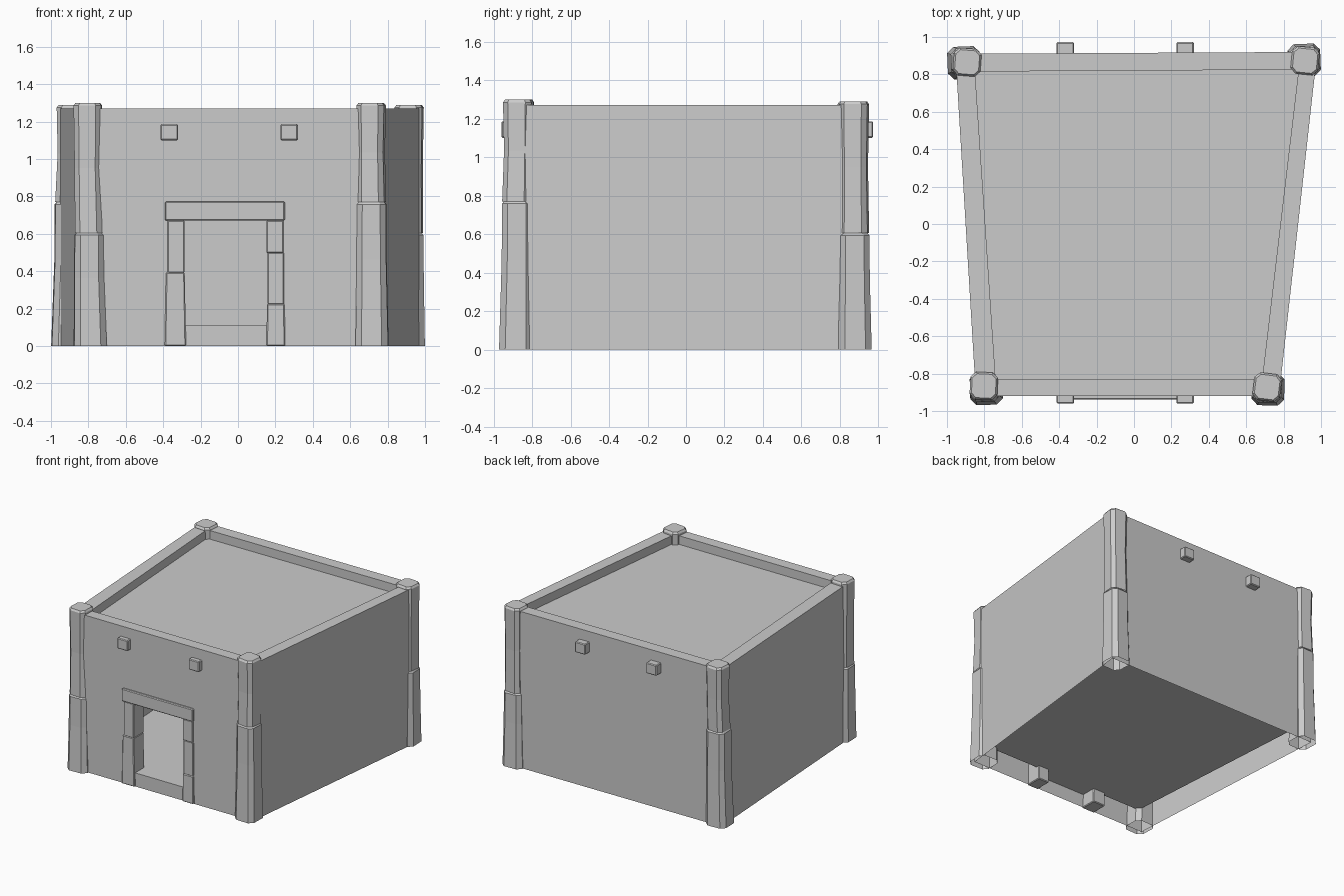
import bpy, bmesh, math

if "Cube" in bpy.data.objects:
    bpy.data.objects.remove(bpy.data.objects["Cube"])

def make(name, bm, merge=True):
    if merge:
        bmesh.ops.remove_doubles(bm, verts=bm.verts, dist=1e-4)
    bmesh.ops.recalc_face_normals(bm, faces=bm.faces)
    me = bpy.data.meshes.new(name)
    bm.to_mesh(me)
    bm.free()
    ob = bpy.data.objects.new(name, me)
    bpy.context.collection.objects.link(ob)
    return ob

def quad(bm, *pts):
    bm.faces.new([bm.verts.new(p) for p in pts])

# Plan corners: front left, front right, back right, back left
OUT = [(-0.845, -0.92), (0.775, -0.92), (0.98, 0.92), (-0.955, 0.91)]
INN = [(-0.74, -0.83), (0.685, -0.83), (0.88, 0.825), (-0.85, 0.815)]
TOP, ROOF, FLOOR = 1.27, 1.20, 0.11
DL, DR, DT = -0.31, 0.18, 0.70   # door opening

# Walls: outer and inner skins, open underneath, with the doorway in front
bm = bmesh.new()
for ring, z0 in ((OUT, 0.0), (INN, FLOOR)):
    for i in range(1, 4):
        a, b = ring[i], ring[(i + 1) % 4]
        quad(bm, (*a, z0), (*b, z0), (*b, TOP), (*a, TOP))
    y = ring[0][1]
    xs = [ring[0][0], DL, DR, ring[1][0]]
    zs = [z0, FLOOR, DT, TOP]
    for i in range(3):
        for j in range(3):
            if (i, j) == (1, 1) or zs[j + 1] - zs[j] < 1e-4:
                continue
            quad(bm, (xs[i], y, zs[j]), (xs[i + 1], y, zs[j]),
                 (xs[i + 1], y, zs[j + 1]), (xs[i], y, zs[j + 1]))
for i in range(4):
    j = (i + 1) % 4
    quad(bm, (*OUT[i], TOP), (*OUT[j], TOP), (*INN[j], TOP), (*INN[i], TOP))
door = [(DL, FLOOR), (DR, FLOOR), (DR, DT), (DL, DT)]
for i in range(4):
    (x0, z0), (x1, z1) = door[i], door[(i + 1) % 4]
    quad(bm, (x0, -0.92, z0), (x1, -0.92, z1), (x1, -0.83, z1), (x0, -0.83, z0))
make("walls", bm)

# Floor and sunken roof deck
for name, z in (("floor", FLOOR), ("roof", ROOF)):
    bm = bmesh.new()
    quad(bm, *[(x, y, z) for x, y in INN])
    make(name, bm)

def loft(bm, rings, cap_bottom):
    loops = [[bm.verts.new(p) for p in r] for r in rings]
    n = len(loops[0])
    for a, b in zip(loops, loops[1:]):
        for i in range(n):
            bm.faces.new((a[i], a[(i + 1) % n], b[(i + 1) % n], b[i]))
    bm.faces.new(loops[-1])
    if cap_bottom:
        bm.faces.new(loops[0][::-1])

def octagon(cx, cy, z, h, rot):
    # square with clipped corners
    k = 0.62
    base = [(1, -k), (1, k), (k, 1), (-k, 1), (-1, k), (-1, -k), (-k, -1), (k, -1)]
    c, s = math.cos(rot), math.sin(rot)
    return [(cx + h * (c * x - s * y), cy + h * (s * x + c * y), z) for x, y in base]

# Corner pillars: flared lower stone plus slimmer upper stone
# (name, base centre, top centre, split height, top height, lower/upper rotation)
PILLARS = [
    ("front_left", (-0.79, -0.88), (-0.803, -0.866), 0.605, 1.30, 0.03, -0.05),
    ("front_right", (0.717, -0.883), (0.712, -0.872), 0.77, 1.30, -0.03, -0.12),
    ("back_right", (0.91, 0.876), (0.915, 0.873), 0.605, 1.29, 0.04, -0.10),
    ("back_left", (-0.91, 0.862), (-0.892, 0.865), 0.77, 1.29, 0.04, -0.08),
]
for name, b, t, split, top, r0, r1 in PILLARS:
    m = [(b[i] + t[i]) / 2 for i in (0, 1)]
    bm = bmesh.new()
    loft(bm, [octagon(*b, 0, 0.087, r0), octagon(*m, split * 0.6, 0.079, r0),
              octagon(*m, split - 0.012, 0.077, r0), octagon(*m, split, 0.068, r0)], False)
    mid = (split + top) / 2
    loft(bm, [octagon(*m, split, 0.073, r1), octagon(*t, mid, 0.069, r1),
              octagon(*t, top - 0.015, 0.074, r1), octagon(*t, top, 0.064, r1)], False)
    make("pillar_" + name, bm, merge=False)

def block(name, x0, x1, y0, y1, z0, z1, taper=0.0, bevel=0.006):
    bm = bmesh.new()
    rings = []
    for z, d in ((z0, 0), (z1, taper)):
        rings.append([(x0 + d, y0, z), (x1 - d, y0, z), (x1 - d, y1, z), (x0 + d, y1, z)])
    loft(bm, rings, True)
    bmesh.ops.bevel(bm, geom=bm.edges[:], offset=bevel, segments=1, affect='EDGES')
    return make(name, bm)

# Door frame stones and lintel
block("jamb_left_lower", -0.392, -0.278, -0.934, -0.80, 0, 0.395, 0.007)
block("jamb_left_upper", -0.378, -0.286, -0.93, -0.80, 0.39, 0.672)
block("jamb_right_lower", 0.152, 0.252, -0.934, -0.80, 0, 0.226, 0.003)
block("jamb_right_middle", 0.158, 0.247, -0.93, -0.80, 0.222, 0.50)
block("jamb_right_upper", 0.152, 0.244, -0.932, -0.80, 0.496, 0.672)
block("lintel", -0.39, 0.25, -0.938, -0.80, 0.67, 0.773)

# Beam ends poking out front and back
for x in (-0.367, 0.273):
    side = "left" if x < 0 else "right"
    block("beam_front_" + side, x - 0.047, x + 0.047, -0.96, -0.88, 1.10, 1.186)
    block("beam_back_" + side, x - 0.047, x + 0.047, 0.88, 0.972, 1.10, 1.186)
